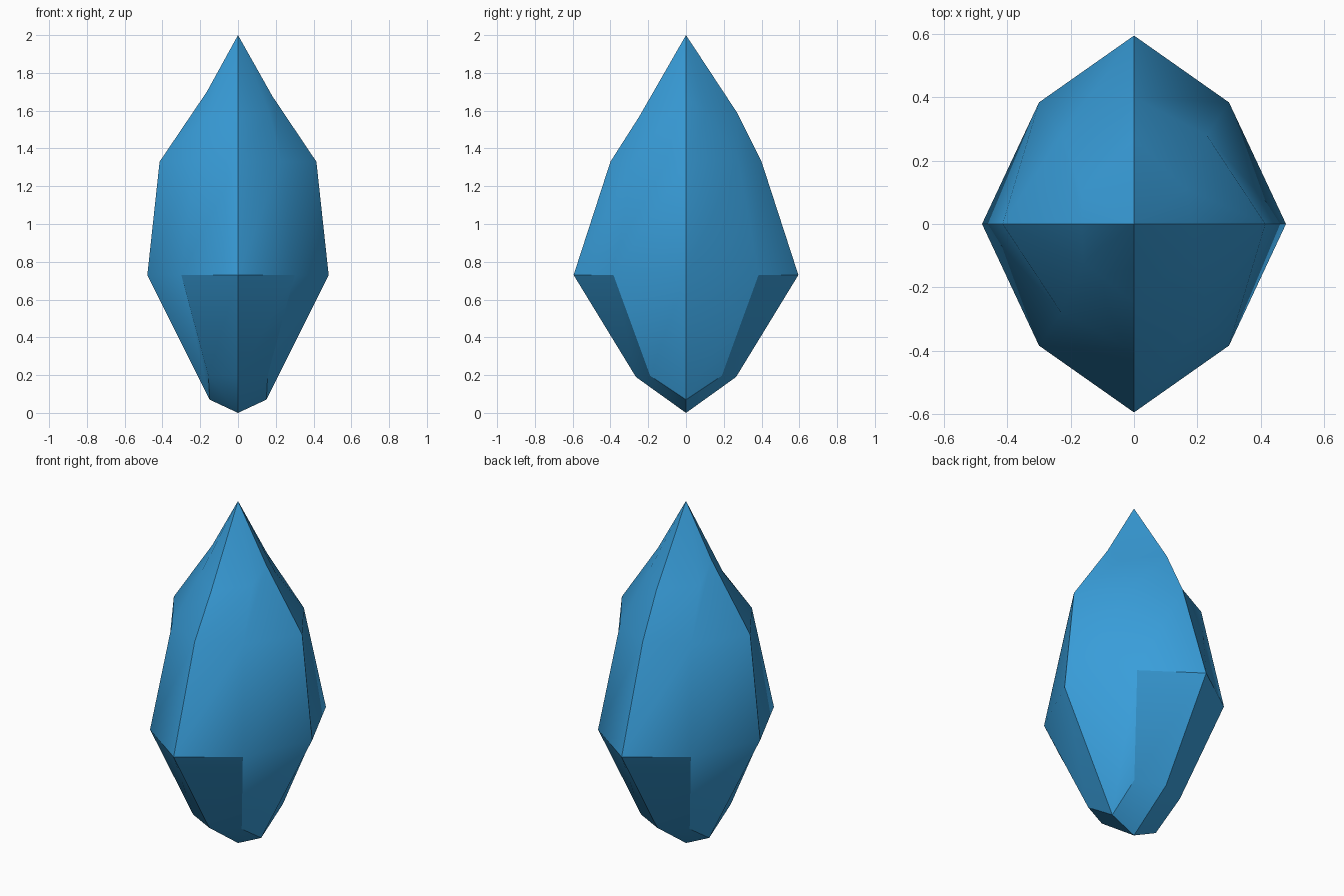
import bpy, bmesh, math

if "Cube" in bpy.data.objects:
    bpy.data.objects.remove(bpy.data.objects["Cube"])

# Eight-sided rings, each from right point, diagonal, back point: mirrored into quadrants
def ring(side, diag, end):
    (sx, sz), (dx, dy, dz), (ey, ez) = side, diag, end
    return [(sx, 0, sz), (dx, dy, dz), (0, ey, ez), (-dx, dy, dz),
            (-sx, 0, sz), (-dx, -dy, dz), (0, -ey, ez), (dx, -dy, dz)]

rings = [
    ring((0.15, 0.07), (0.157, 0.19, 0.197), (0.265, 0.19)),
    ring((0.48, 0.73), (0.30, 0.384, 0.73), (0.595, 0.73)),
    ring((0.415, 1.33), (0.23, 0.28, 1.33), (0.40, 1.33)),
    # slightly irregular shoulder under the tip
    [(0.183, 0, 1.675), (0.165, 0.11, 1.585), (0, 0.27, 1.59), (-0.165, 0.105, 1.59),
     (-0.165, 0, 1.70), (-0.16, -0.12, 1.575), (0, -0.248, 1.568), (0.165, -0.105, 1.59)],
]

bm = bmesh.new()
loops = [[bm.verts.new(p) for p in r] for r in rings]
bottom = bm.verts.new((0, 0, 0))
tip = bm.verts.new((0, 0, 2))
for i in range(8):
    j = (i + 1) % 8
    bm.faces.new((bottom, loops[0][j], loops[0][i]))
    bm.faces.new((tip, loops[-1][i], loops[-1][j]))
    for a, b in zip(loops, loops[1:]):
        bm.faces.new((a[i], a[j], b[j], b[i]))
bmesh.ops.recalc_face_normals(bm, faces=bm.faces)

mesh = bpy.data.meshes.new("crystal")
bm.to_mesh(mesh)
bm.free()
crystal = bpy.data.objects.new("crystal", mesh)
bpy.context.collection.objects.link(crystal)

# Blue gem colour
blue = bpy.data.materials.new("gem_blue")
blue.diffuse_color = (0.04, 0.34, 0.70, 1)
blue.use_nodes = True
blue.node_tree.nodes["Principled BSDF"].inputs["Base Color"].default_value = blue.diffuse_color
mesh.materials.append(blue)

# Soft shading on shallow edges, crisp facets elsewhere
bpy.context.view_layer.objects.active = crystal
crystal.select_set(True)
bpy.ops.object.shade_smooth_by_angle(angle=math.radians(32))
